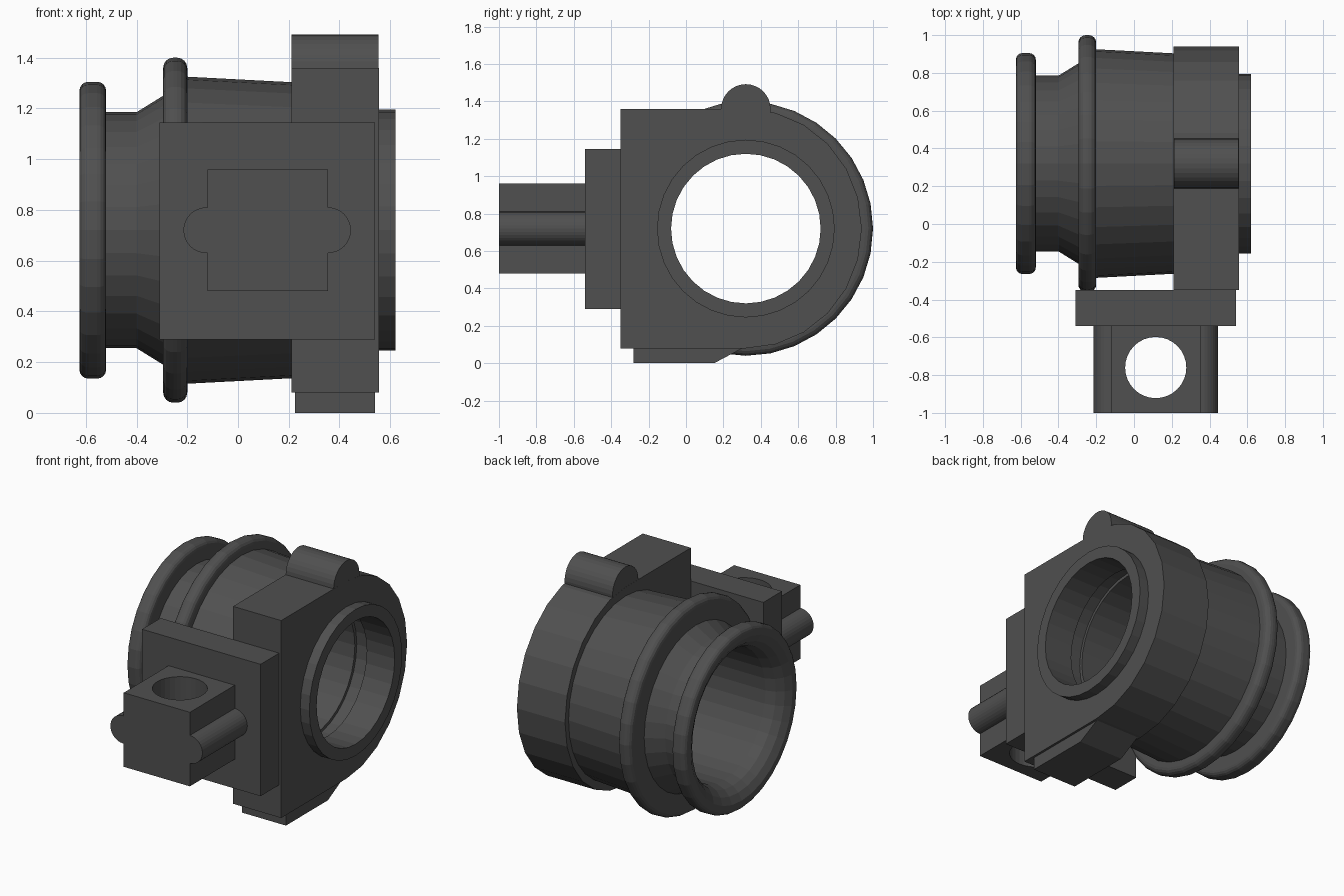
import bpy, bmesh, math
from mathutils import Matrix, Vector

cube = bpy.data.objects.get("Cube")
if cube:
    bpy.data.objects.remove(cube, do_unlink=True)

metal = bpy.data.materials.new("dark_grey")
metal.use_nodes = True
COLOR = (0.08, 0.08, 0.08, 1)
metal.diffuse_color = COLOR
metal.node_tree.nodes["Principled BSDF"].inputs["Base Color"].default_value = COLOR

AXIS_Y, AXIS_Z = 0.32, 0.72          # centre of the bore, which runs along x


def finish(name, bm):
    bmesh.ops.recalc_face_normals(bm, faces=bm.faces)
    mesh = bpy.data.meshes.new(name)
    bm.to_mesh(mesh)
    bm.free()
    mesh.materials.append(metal)
    obj = bpy.data.objects.new(name, mesh)
    bpy.context.collection.objects.link(obj)
    return obj


def box(name, x, y, z):
    bm = bmesh.new()
    bmesh.ops.create_cube(bm, size=1)
    for v in bm.verts:
        for i, (lo, hi) in enumerate((x, y, z)):
            v.co[i] = lo + (v.co[i] + 0.5) * (hi - lo)
    return finish(name, bm)


def cylinder(name, axis, center, radius, length, sides=32):
    bm = bmesh.new()
    turn = Vector((0, 0, 1)).rotation_difference(Vector(axis)).to_matrix().to_4x4()
    bmesh.ops.create_cone(bm, cap_ends=True, segments=sides, radius1=radius,
                          radius2=radius, depth=length,
                          matrix=Matrix.Translation(center) @ turn)
    return finish(name, bm)


def extrude_x(name, outline, x0, x1):
    """Extrude a (y, z) outline along x."""
    bm = bmesh.new()
    face = bm.faces.new([bm.verts.new((x0, y, z)) for y, z in outline])
    new = bmesh.ops.extrude_face_region(bm, geom=[face])["geom"]
    bmesh.ops.translate(bm, vec=(x1 - x0, 0, 0),
                        verts=[v for v in new if isinstance(v, bmesh.types.BMVert)])
    return finish(name, bm)


def lathe(name, profile, sides=32):
    """Revolve a closed (x, radius) loop around the bore axis."""
    bm = bmesh.new()
    rings = []
    for s in range(sides):
        a = math.tau * s / sides
        rings.append([bm.verts.new((x, AXIS_Y + r * math.cos(a), AXIS_Z + r * math.sin(a)))
                      for x, r in profile])
    n = len(profile)
    for s in range(sides):
        a, b = rings[s], rings[(s + 1) % sides]
        for i in range(n):
            j = (i + 1) % n
            bm.faces.new((a[i], a[j], b[j], b[i]))
    return finish(name, bm)


def cut(obj, cutter):
    mod = obj.modifiers.new("cut", "BOOLEAN")
    mod.operation = "DIFFERENCE"
    mod.solver = "EXACT"
    mod.object = cutter
    cutter.hide_render = True
    cutter.hide_set(True)


def rounded_rim(x0, x1, radius, r, steps=4):
    """Profile points of a rim whose two outer corners are rounded by r."""
    points = []
    for cx, start in ((x0 + r, 180), (x1 - r, 90)):
        for k in range(steps + 1):
            a = math.radians(start - 90 * k / steps)
            points.append((cx + r * math.cos(a), radius - r + r * math.sin(a)))
    return points


# Hollow tube: flange, neck, cone, bead, tapered body, rear collar, bore
outer = (rounded_rim(-0.625, -0.52, 0.585, 0.035)
         + [(-0.52, 0.465), (-0.40, 0.465), (-0.295, 0.53)]
         + rounded_rim(-0.295, -0.2, 0.68, 0.04)
         + [(-0.2, 0.605), (0.22, 0.583), (0.22, 0.475), (0.62, 0.475)])
bore = [(0.62, 0.40), (0.42, 0.40), (0.42, 0.44), (0.32, 0.44), (0.32, 0.42),
        (-0.5, 0.42), (-0.56, 0.44), (-0.6, 0.475), (-0.625, 0.52)]
lathe("tube", outer + bore)

# Clamp block: square at the front, rounded at the back
half, front, sides = 0.64, -0.35, 12
outline = [(front, AXIS_Z - half)]
for k in range(sides + 1):
    a = math.radians(-90 + 180 * k / sides)
    outline.append((AXIS_Y + 0.62 * math.cos(a), AXIS_Z + half * math.sin(a)))
outline.append((front, AXIS_Z + half))
block = extrude_x("clamp_block", outline, 0.21, 0.555)
cut(block, cylinder("block_bore_cutter", (1, 0, 0), (0.38, AXIS_Y, AXIS_Z), 0.45, 1))

# Round rib on top and foot below the block
cylinder("top_rib", (1, 0, 0), (0.3825, AXIS_Y, 1.36), 0.132, 0.344)
extrude_x("foot", [(-0.28, 0), (0.15, 0), (0.32, 0.09), (-0.28, 0.09)], 0.225, 0.54)

# Front plate and lug with a vertical hole
box("front_plate", (-0.31, 0.54), (-0.54, -0.35), (0.29, 1.145))
lug = box("lug", (-0.12, 0.355), (-1, -0.54), (0.48, 0.96))
hole = cylinder("lug_hole_cutter", (0, 0, 1), (0.115, -0.76, 0.72), 0.162, 1)
cut(lug, hole)

# Half-round ridges on both sides of the lug
for side, x in (("right", -0.125), ("left", 0.355)):
    ridge = cylinder(side + "_lug_ridge", (0, 1, 0), (x, -0.77, AXIS_Z), 0.09, 0.46)
    cut(ridge, hole)
